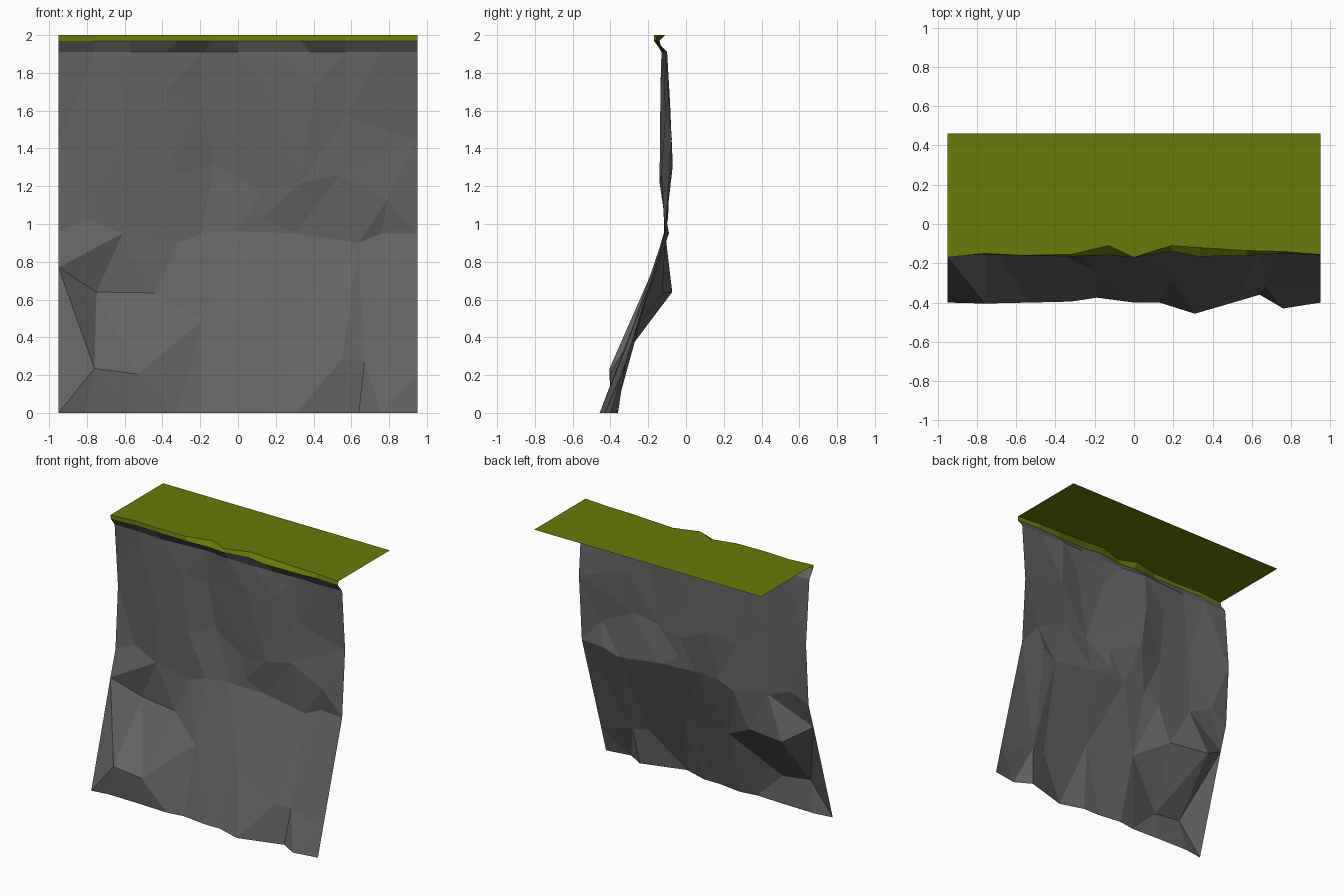
import bpy
from mathutils import Vector
from mathutils.geometry import delaunay_2d_cdt


def material(name, rgb):
    m = bpy.data.materials.new(name)
    m.diffuse_color = (*rgb, 1)
    return m


def mesh_object(name, verts, faces, mat):
    me = bpy.data.meshes.new(name)
    me.from_pydata(verts, [], faces)
    me.materials.append(mat)
    ob = bpy.data.objects.new(name, me)
    bpy.context.collection.objects.link(ob)
    return ob


def strip(name, lower, upper, mat):
    """Quads joining two rows of points running left to right."""
    n = len(lower)
    faces = [(i, i + 1, n + i + 1, n + i) for i in range(n - 1)]
    return mesh_object(name, lower + upper, faces, mat)


rock = material("rock grey", (0.128, 0.128, 0.128))
grass = material("grass green", (0.142, 0.195, 0.003))

# Rows along the cliff: foot, underside of lip, lip edge, grass edge
foot = [(x, y, 0) for x, y in (
    (-.95, -.40), (-.81, -.38), (-.57, -.385), (-.32, -.395), (-.19, -.375), (0, -.40),
    (.13, -.40), (.31, -.457), (.64, -.36), (.76, -.43), (.95, -.40))]
xs = [-.95, -.76, -.57, -.38, -.19, 0, .19, .38, .57, .76, .95]
neck = [(x, y, 1.91) for x, y in zip(
    xs, (-.12, -.12, -.13, -.115, -.10, -.125, -.13, -.12, -.11, -.12, -.11))]
lip_x = [-.95, -.76, -.57, -.32, -.13, 0, .19, .33, .57, .76, .95]
lip = [(x, y, 1.97) for x, y in zip(
    lip_x, (-.165, -.155, -.162, -.165, -.158, -.17, -.14, -.165, -.162, -.15, -.16))]
edge = [(x, y, 2) for x, y in zip(
    lip_x, (-.17, -.15, -.16, -.155, -.11, -.17, -.11, -.12, -.135, -.14, -.155))]

# Crags on the face as x, depth, height
crags = [
    (-.95, -.17, .77), (-.95, -.11, .96), (-.95, -.08, 1.43),
    (.95, -.34, .2), (.95, -.11, .95), (.95, -.075, 1.45),
    (-.76, -.405, .235), (-.53, -.40, .205), (-.19, -.24, .49),
    (-.75, -.073, .64), (-.44, -.125, .635),
    (.55, -.345, .28), (.67, -.32, .27), (.2, -.285, .45),
    (-.8, -.095, 1.03), (-.61, -.11, .95), (-.32, -.11, .9), (-.19, -.115, .95),
    (0, -.11, .96), (.13, -.105, 1.03), (.30, -.10, .95),
    (.64, -.11, .9), (.76, -.09, .95), (.79, -.123, 1.13),
    (.13, -.105, 1.18), (.54, -.13, 1.26), (.33, -.14, 1.22),
    (-.61, -.125, 1.43), (-.34, -.12, 1.26), (-.13, -.07, 1.31), (0, -.10, 1.43),
    (.57, -.11, 1.57), (.41, -.135, 1.73), (.17, -.135, 1.7),
    (-.38, -.12, 1.7), (-.19, -.085, 1.65)]

# Faceted cliff face, triangulated as seen from the front
pts = foot + neck + crags
co, _, tris, orig, _, _ = delaunay_2d_cdt(
    [Vector((p[0], p[2])) for p in pts], [], [], 0, 1e-5)
verts = [pts[o[0]] for o in orig]
mesh_object("cliff_face", verts, [tuple(t) for t in tris], rock)

# Overhanging lip, rounded turf edge and flat turf on top
strip("cliff_lip", neck, lip, rock)
strip("turf_edge", lip, edge, grass)
strip("turf_top", edge, [(x, .46, 2) for x in lip_x], grass)
